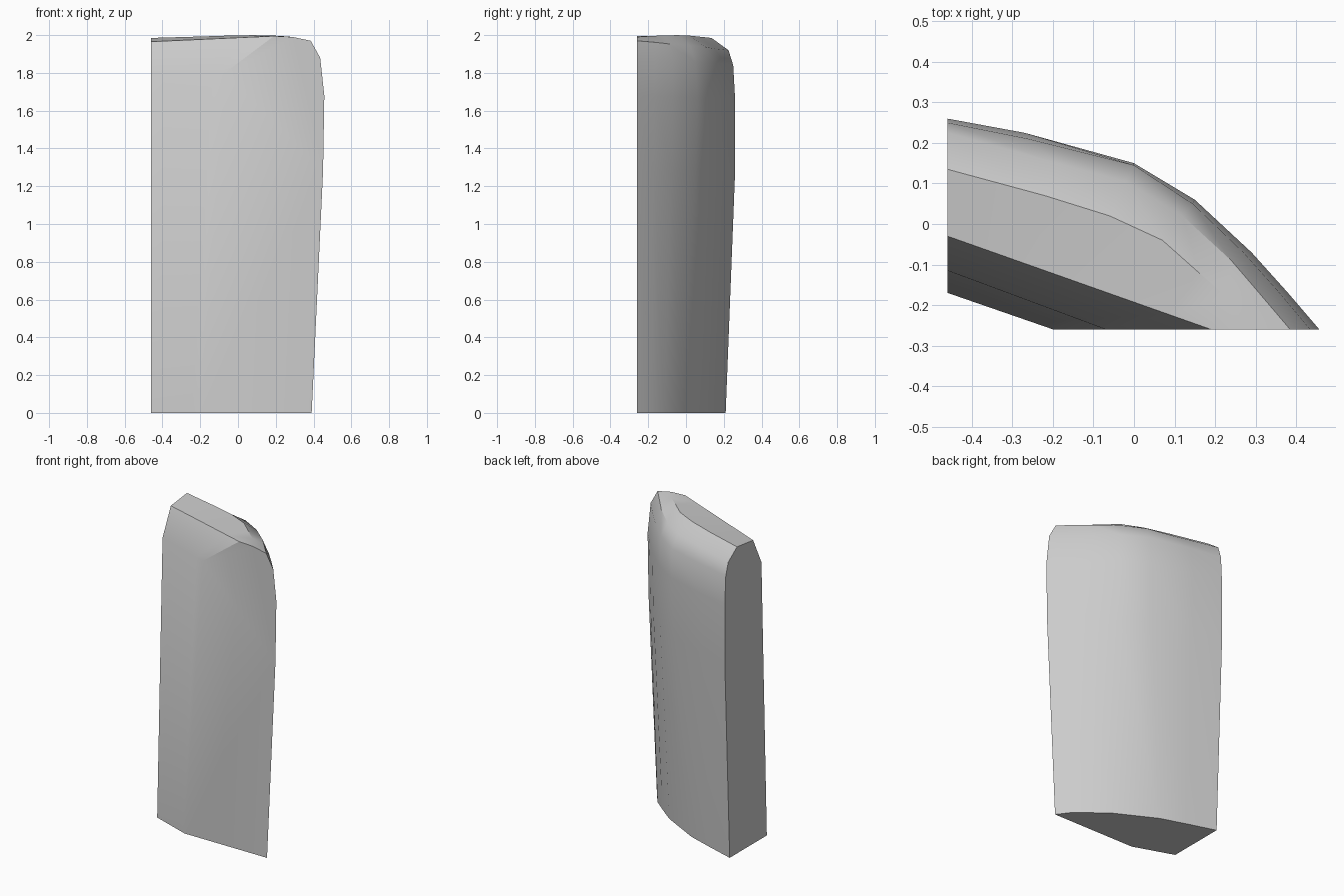
import bpy
import bmesh
import math

if "Cube" in bpy.data.objects:
    bpy.data.objects.remove(bpy.data.objects["Cube"], do_unlink=True)


def material(name, colour):
    mat = bpy.data.materials.new(name)
    mat.use_nodes = True
    mat.diffuse_color = colour
    mat.node_tree.nodes["Principled BSDF"].inputs["Base Color"].default_value = colour
    return mat


def lerp(a, b, t):
    return tuple(p + (q - p) * t for p, q in zip(a, b))


def contour(outline, z_start, z_end):
    """Lift a plan outline, with height varying evenly along it."""
    last = len(outline) - 1
    return [(x, y, z_start + (z_end - z_start) * i / last)
            for i, (x, y) in enumerate(outline)]


def straight(start, end, count):
    return [lerp(start, end, i / (count - 1)) for i in range(count)]


# Plan outlines of the curved back, from the flat side to the front cut
foot = [(-.46, .21), (-.28, .155), (-.11, .10), (.14, -.03), (.25, -.115), (.33, -.18), (.39, -.26)]
widest = [(-.46, .26), (-.27, .225), (0, .15), (.15, .06), (.29, -.07), (.38, -.17), (.457, -.26)]
shoulder = [(-.46, .25), (-.26, .21), (0, .145), (.145, .05), (.27, -.07), (.355, -.165), (.435, -.26)]
rim = [(-.46, .225), (-.19, .15), (-.02, .105), (.12, .02), (.24, -.09), (.3, -.16), (.385, -.26)]
crown = [(-.46, .135), (-.22, .07), (-.06, .02), (.07, -.04), (.16, -.12), (.23, -.18), (.29, -.26)]
belt = [lerp(a, b, .9) for a, b in zip(foot, widest)]
belt[0] = widest[0]
count = len(foot)

# Contours run up the back, over the top and down the slanted front
contours = [
    contour(foot, 0, 0),
    contour(belt, 1.28, 1.28),
    contour(widest, 1.66, 1.68),
    contour(shoulder, 1.84, 1.88),
    contour(rim, 1.92, 1.97),
    contour(crown, 1.985, 1.99),
    straight((-.46, -.03, 1.965), (.19, -.26, 1.995), count),
    straight((-.46, -.115, 1.79), (-.07, -.26, 1.8), count),
    straight((-.46, -.17, 0), (-.2, -.26, 0), count),
]
# Slight swell to the middle of the crown
contours[5] = [(x, y, z + .012 * math.sin(math.pi * i / (count - 1)))
               for i, (x, y, z) in enumerate(contours[5])]

# Loft the skin, then close the side, front and base
bm = bmesh.new()
rows = [[bm.verts.new(p) for p in ring] for ring in contours]
for low, high in zip(rows, rows[1:]):
    for i in range(count - 1):
        bm.faces.new((low[i], low[i + 1], high[i + 1], high[i]))
caps = [
    bm.faces.new([row[0] for row in rows]),
    bm.faces.new([row[-1] for row in rows]),
    bm.faces.new(rows[0] + rows[-1][::-1]),
]
bmesh.ops.recalc_face_normals(bm, faces=bm.faces)
mesh = bpy.data.meshes.new("curved_slab")
bm.to_mesh(mesh)
bm.free()
slab = bpy.data.objects.new("curved_slab", mesh)
bpy.context.collection.objects.link(slab)
mesh.materials.append(material("light_grey", (.6, .6, .6, 1)))

# Soft body with crisp cut edges
bpy.ops.object.select_all(action="DESELECT")
slab.select_set(True)
bpy.context.view_layer.objects.active = slab
bpy.ops.object.shade_smooth_by_angle(angle=math.radians(32))
